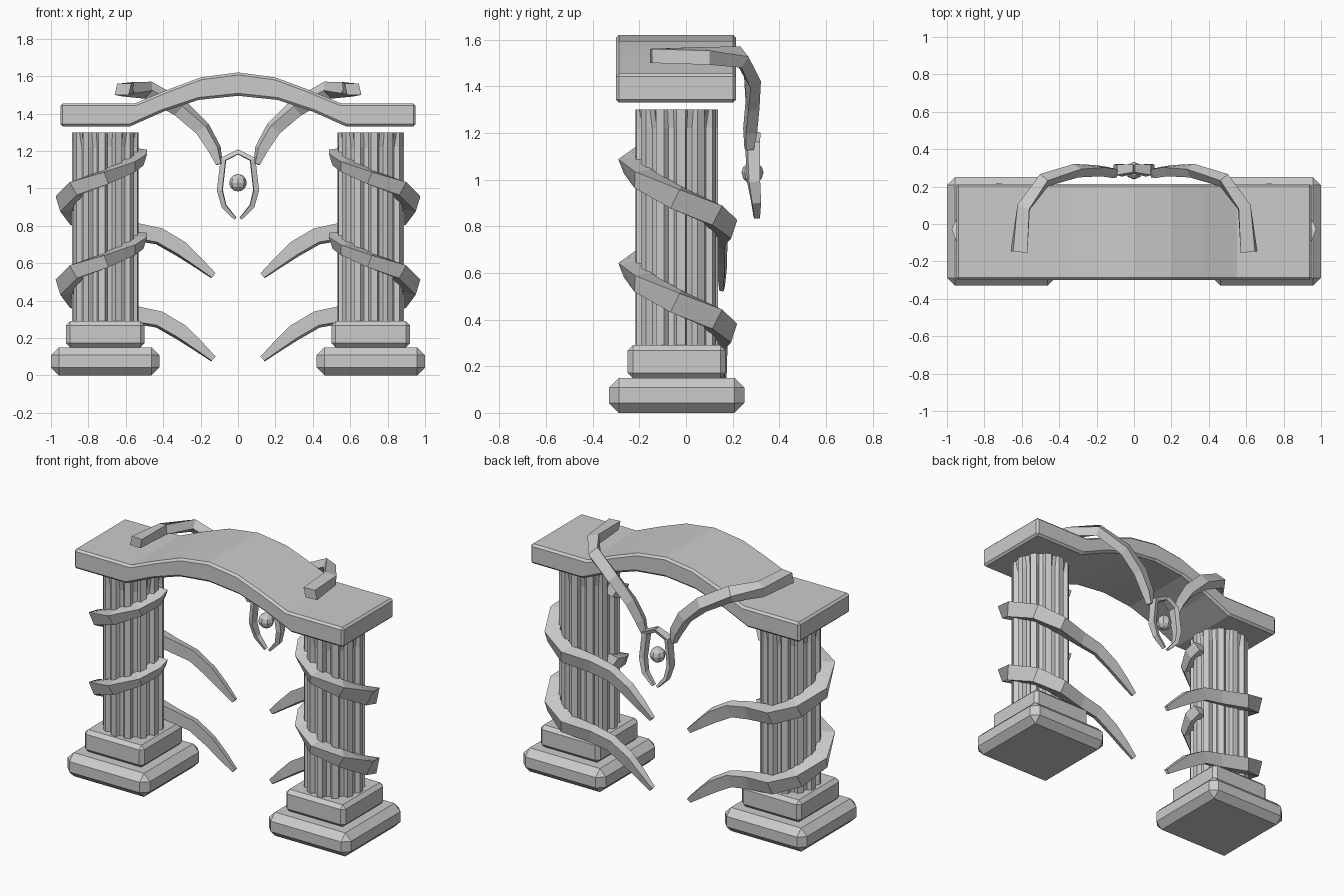
import bpy, bmesh, math
from mathutils import Vector

if "Cube" in bpy.data.objects:
    bpy.data.objects.remove(bpy.data.objects["Cube"])

CX, CY = 0.71, -0.04   # centre of the right-hand column


def finish(name, bm, bevel=0, mirror=True):
    bmesh.ops.recalc_face_normals(bm, faces=bm.faces[:])
    me = bpy.data.meshes.new(name)
    bm.to_mesh(me)
    bm.free()
    ob = bpy.data.objects.new(name, me)
    bpy.context.collection.objects.link(ob)
    if bevel:
        m = ob.modifiers.new("bevel", 'BEVEL')
        m.width, m.segments = bevel, 1
        m.limit_method, m.angle_limit = 'ANGLE', math.radians(45)
    if mirror:
        m = ob.modifiers.new("mirror", 'MIRROR')
        m.use_mirror_merge = False
    return ob


def skin(bm, rings):
    # join closed rings of points and cap both ends
    vs = [[bm.verts.new(p) for p in r] for r in rings]
    n = len(vs[0])
    for a, b in zip(vs, vs[1:]):
        for i in range(n):
            bm.faces.new((a[i], a[(i + 1) % n], b[(i + 1) % n], b[i]))
    bm.faces.new(vs[0][::-1])
    bm.faces.new(vs[-1])


def sweep(bm, stations, section):
    # station: (position, outward normal, half depth, half width)
    pts = [Vector(s[0]) for s in stations]
    rings = []
    for i, (p, n, d, w) in enumerate(stations):
        t = (pts[min(i + 1, len(pts) - 1)] - pts[max(i - 1, 0)]).normalized()
        n = Vector(n)
        n = (n - t * n.dot(t)).normalized()
        side = n.cross(t)
        rings.append([pts[i] + n * a * d + side * b * w for a, b in section])
    skin(bm, rings)


def box(name, half, z0, z1, bevel):
    bm = bmesh.new()
    skin(bm, [[(CX + sx * half, CY + sy * half, z)
               for sx, sy in ((-1, -1), (1, -1), (1, 1), (-1, 1))] for z in (z0, z1)])
    finish(name, bm, bevel)


# column bases
box("base_slab", 0.29, 0.0, 0.15, 0.042)
box("base_plinth", 0.21, 0.15, 0.29, 0.022)

# fluted columns, grooves fading near the top
def flute_ring(z, depth):
    ring = []
    for k in range(12):
        for frac, cut in ((0.0, 0), (0.4, 0), (0.55, 1), (0.85, 1)):
            a = (k + frac) * math.tau / 12
            r = 0.177 - cut * depth
            ring.append((CX + r * math.cos(a), CY + r * math.sin(a), z))
    return ring

bm = bmesh.new()
skin(bm, [flute_ring(0.29, 0.025), flute_ring(1.22, 0.025), flute_ring(1.30, 0.01)])
finish("fluted_column", bm)

# arched lintel
top = [(0.95, 1.455), (0.55, 1.455), (0.37, 1.53), (0.2, 1.593), (0, 1.62)]
low = [(0.95, 1.33), (0.58, 1.33), (0.4, 1.41), (0.21, 1.473), (0, 1.495)]
outline = ([(-x, z) for x, z in top] + top[-2::-1]
           + low + [(-x, z) for x, z in low[-2::-1]])
bm = bmesh.new()
skin(bm, [[(x, y, z) for x, z in outline] for y in (-0.30, 0.215)])
finish("arched_lintel", bm, 0.013, mirror=False)

# ribbons winding round the columns, ending in free tendrils
fin = [(-1, 0.75), (1.0, 0.5), (0.45, -1), (-1, -0.75)]
helix = [(-190, 1.19, 0.18, 0.04), (-170, 1.165, 0.185, 0.045), (-135, 1.125, 0.19, 0.04),
         (-90, 1.065, 0.205, 0.045), (-45, 1.01, 0.215, 0.05), (0, 0.93, 0.22, 0.06),
         (45, 0.86, 0.22, 0.06), (85, 0.80, 0.215, 0.055)]
tendril = [(0.55, 0.155, 0.775, 0.03, 0.055), (0.42, 0.155, 0.75, 0.025, 0.052),
           (0.30, 0.155, 0.68, 0.022, 0.05), (0.21, 0.155, 0.605, 0.02, 0.035),
           (0.13, 0.155, 0.535, 0.012, 0.02)]
for name, dz in (("upper_ribbon", 0), ("lower_ribbon", -0.445)):
    st = []
    for deg, z, r, w in helix:
        c, s = math.cos(math.radians(deg)), math.sin(math.radians(deg))
        st.append(((CX + r * c, CY + r * s, z + dz), (c, s, 0), 0.045, w))
    for x, y, z, d, w in tendril:
        st.append(((x, y, z + dz), (0, 1, 0), d, w))
    bm = bmesh.new()
    sweep(bm, st, fin)
    finish(name, bm)

# vines draped over the lintel down to the pendant
vine = [((0.615, -0.15, 1.53), (0.2, 0, 1), 0.035, 0.05),
        ((0.59, 0.09, 1.53), (0.5, 0, 1), 0.035, 0.045),
        ((0.48, 0.235, 1.525), (0.5, 0.5, 0.6), 0.032, 0.045),
        ((0.31, 0.285, 1.43), (0, 1, 0.3), 0.032, 0.045),
        ((0.19, 0.285, 1.32), (0, 1, 0), 0.03, 0.042),
        ((0.125, 0.275, 1.21), (0, 1, 0), 0.03, 0.035),
        ((0.10, 0.27, 1.13), (0, 1, 0), 0.02, 0.018)]
bm = bmesh.new()
sweep(bm, vine, [(1, -0.5), (0.6, 1), (-1, 0.5), (-0.6, -1)])
finish("draped_vine", bm)

# pendant frame, two halves with a gap at the bottom
frame = [((0.0, 0.295, 1.195), (0, 1, 0), 0.025, 0.014),
         ((0.078, 0.285, 1.155), (0, 1, 0), 0.032, 0.018),
         ((0.097, 0.29, 0.99), (0, 1, 0), 0.028, 0.018),
         ((0.075, 0.30, 0.905), (0, 1, 0), 0.022, 0.016),
         ((0.014, 0.303, 0.838), (0, 1, 0), 0.014, 0.009)]
bm = bmesh.new()
sweep(bm, frame, [(1, -0.7), (0.7, 0.9), (-1, 0.7), (-0.7, -0.9)])
finish("pendant_frame", bm)

# pendant ball
bm = bmesh.new()
bmesh.ops.create_uvsphere(bm, u_segments=8, v_segments=6, radius=0.047)
bmesh.ops.translate(bm, verts=bm.verts[:], vec=(0, 0.285, 1.03))
finish("pendant_ball", bm, mirror=False)
